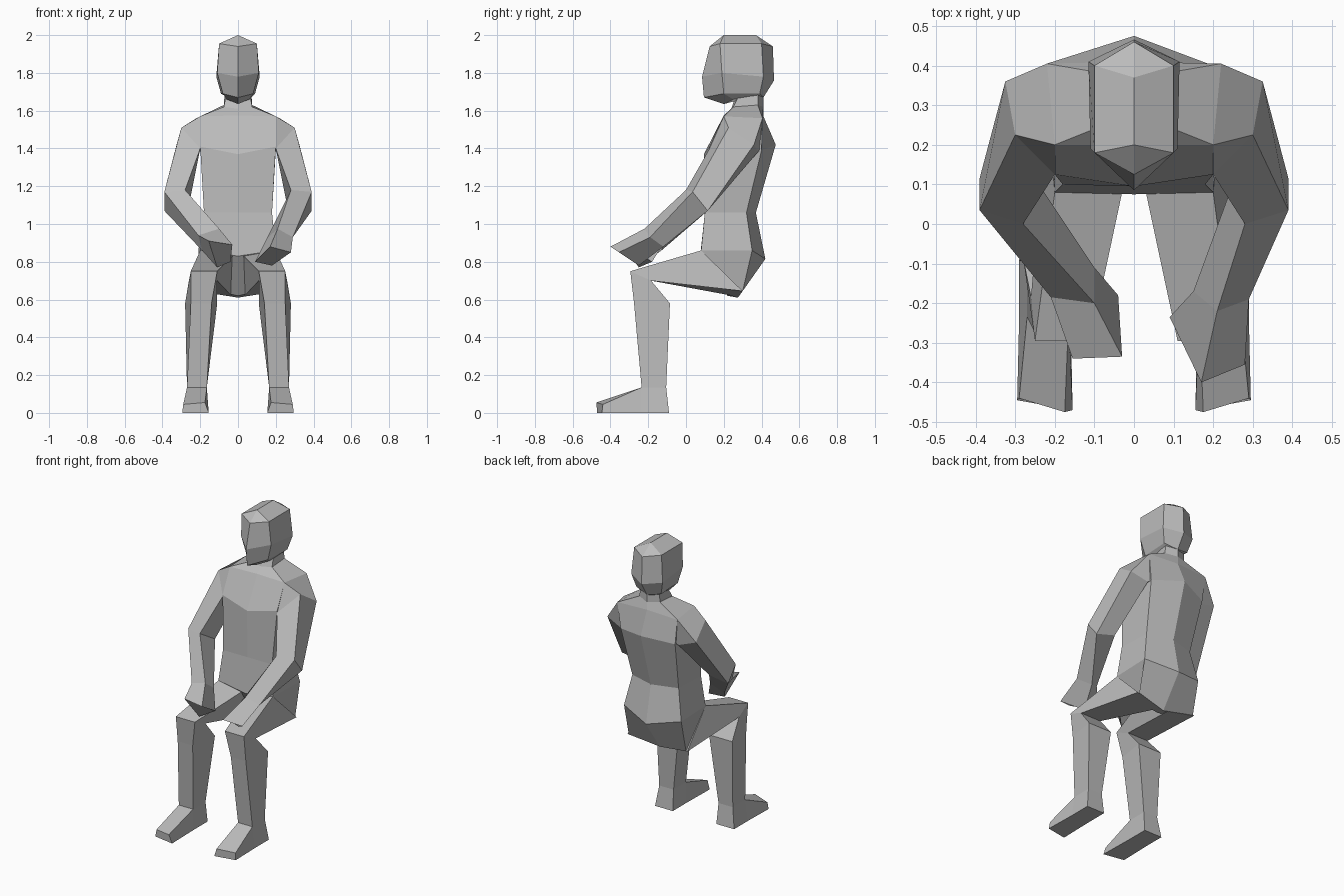
import bpy
import bmesh

# Remove the default cube only
default_cube = bpy.data.objects.get("Cube")
if default_cube:
    bpy.data.objects.remove(default_cube, do_unlink=True)

# Single plain grey used for the whole figure
grey = bpy.data.materials.new("plain_grey")
grey.use_nodes = True
grey.diffuse_color = (0.5, 0.5, 0.5, 1)
shader = grey.node_tree.nodes["Principled BSDF"]
shader.inputs["Base Color"].default_value = grey.diffuse_color


def loft(name, rings):
    """Skin a row of cross-sections with flat faces and close both ends."""
    bm = bmesh.new()
    loops = [[bm.verts.new(point) for point in ring] for ring in rings]
    count = len(loops[0])
    for lower, upper in zip(loops, loops[1:]):
        for i in range(count):
            j = (i + 1) % count
            bm.faces.new((lower[i], lower[j], upper[j], upper[i]))
    bm.faces.new(loops[0][::-1])
    bm.faces.new(loops[-1])
    bmesh.ops.remove_doubles(bm, verts=bm.verts[:], dist=0.001)
    bmesh.ops.recalc_face_normals(bm, faces=bm.faces[:])
    mesh = bpy.data.meshes.new(name)
    bm.to_mesh(mesh)
    bm.free()
    mesh.materials.append(grey)
    part = bpy.data.objects.new(name, mesh)
    bpy.context.scene.collection.objects.link(part)
    return part


def body_ring(front, side_front, side_back, back):
    """Symmetric six-sided section: (y, z) on the centre, (x, y, z) on the side."""
    def mirrored(point):
        return (-point[0], point[1], point[2])
    return [(0, *front), side_front, side_back, (0, *back),
            mirrored(side_back), mirrored(side_front)]


def limb_ring(inner, outer, front, back, height):
    """Rectangular level section of a limb."""
    return [(inner, front, height), (outer, front, height),
            (outer, back, height), (inner, back, height)]


def flip(rings, side):
    """Place sections on the left (side 1) or right (side -1)."""
    return [[(side * x, y, z) for x, y, z in ring] for ring in rings]


# Torso from the seat up to the base of the neck
seat = body_ring((.22, .62), (.13, .2, .65), (.21, .3, .645), (.275, .61))
hips = body_ring((.075, .83), (.2, .08, .86), (.21, .35, .86), (.42, .815))
waist = body_ring((.1, 1.06), (.18, .1, 1.06), (.17, .32, 1.06), (.37, 1.06))
chest = body_ring((.095, 1.37), (.2, .125, 1.41), (.2, .4, 1.39), (.475, 1.42))
shoulders = body_ring((.2, 1.575), (.2, .2, 1.57), (.22, .405, 1.56), (.41, 1.57))
collar = body_ring((.24, 1.61), (.075, .25, 1.62), (.075, .38, 1.63), (.41, 1.62))
loft("torso", [seat, hips, waist, chest, shoulders, collar])

# Neck, running up inside the head
nape = body_ring((.27, 1.7), (.06, .29, 1.7), (.07, .38, 1.7), (.41, 1.7))
loft("neck", [collar, nape])

# Head with a ridged crown
jaw = body_ring((.2, 1.635), (.06, .25, 1.66), (.07, .37, 1.68), (.4, 1.66))
chin = body_ring((.095, 1.67), (.08, .2, 1.69), (.09, .39, 1.69), (.41, 1.67))
cheeks = body_ring((.085, 1.78), (.11, .19, 1.8), (.115, .41, 1.78), (.466, 1.76))
brow = body_ring((.125, 1.94), (.1, .18, 1.955), (.1, .4, 1.955), (.46, 1.94))
crown = body_ring((.2, 2), (0, .2, 2), (0, .37, 2), (.37, 2))
loft("head", [jaw, chin, cheeks, brow, crown])

# Arm sections run outer front, inner front, inner back, outer back
shoulder = [(.2, .2, 1.57), (.19, .125, 1.41), (.19, .39, 1.39), (.22, .405, 1.56)]
upper_arm = [(.3, .225, 1.51), (.2, .125, 1.4), (.21, .38, 1.38), (.325, .36, 1.42)]
elbow = [(.39, .035, 1.17), (.28, 0, 1.18), (.26, .13, 1.1), (.39, .115, 1.07)]

# The hands are posed differently, so each has its own wrist and fingertips
left_wrist = [(.29, -.19, .93), (.21, -.22, .975), (.15, -.17, .92), (.23, -.12, .88)]
left_fingers = [(.28, -.355, .85), (.17, -.4, .88), (.09, -.235, .8), (.18, -.25, .78)]
right_wrist = [(.21, -.185, .94), (.1, -.2, .975), (.1, -.11, .91), (.19, -.13, .86)]
right_fingers = [(.155, -.34, .91), (.03, -.335, .89), (.04, -.18, .8), (.11, -.25, .77)]
hands = {"left": (left_wrist, left_fingers), "right": (right_wrist, right_fingers)}

# Leg sections run inner front, outer front, outer back, inner back
thigh_root = [(.03, .08, .83), (.2, .08, .86), (.22, .3, .645), (.03, .275, .615)]
knee = [(.11, -.295, .75), (.25, -.295, .75), (.26, -.185, .7), (.11, -.185, .7)]
calf = limb_ring(.11, .28, -.275, -.085, .58)
calf[0] = (.14, -.275, .58)
calf[1] = (.25, -.275, .58)
ankle = limb_ring(.165, .27, -.235, -.105, .135)
sole = limb_ring(.16, .29, -.235, -.09, 0)

# Foot sections: instep below the ankle, then the toe
instep = [sole[0], sole[1], ankle[1], ankle[0]]
toe = [(.155, -.47, 0), (.295, -.445, 0), (.29, -.44, .045), (.175, -.475, .055)]

for label, side in (("left", 1), ("right", -1)):
    wrist, fingers = hands[label]
    loft(label + "_arm", flip([shoulder, upper_arm, elbow, wrist], side))
    loft(label + "_hand", flip([wrist, fingers], side))
    loft(label + "_thigh", flip([thigh_root, knee], side))
    loft(label + "_lower_leg", flip([knee, calf, ankle, sole], side))
    loft(label + "_foot", flip([instep, toe], side))
